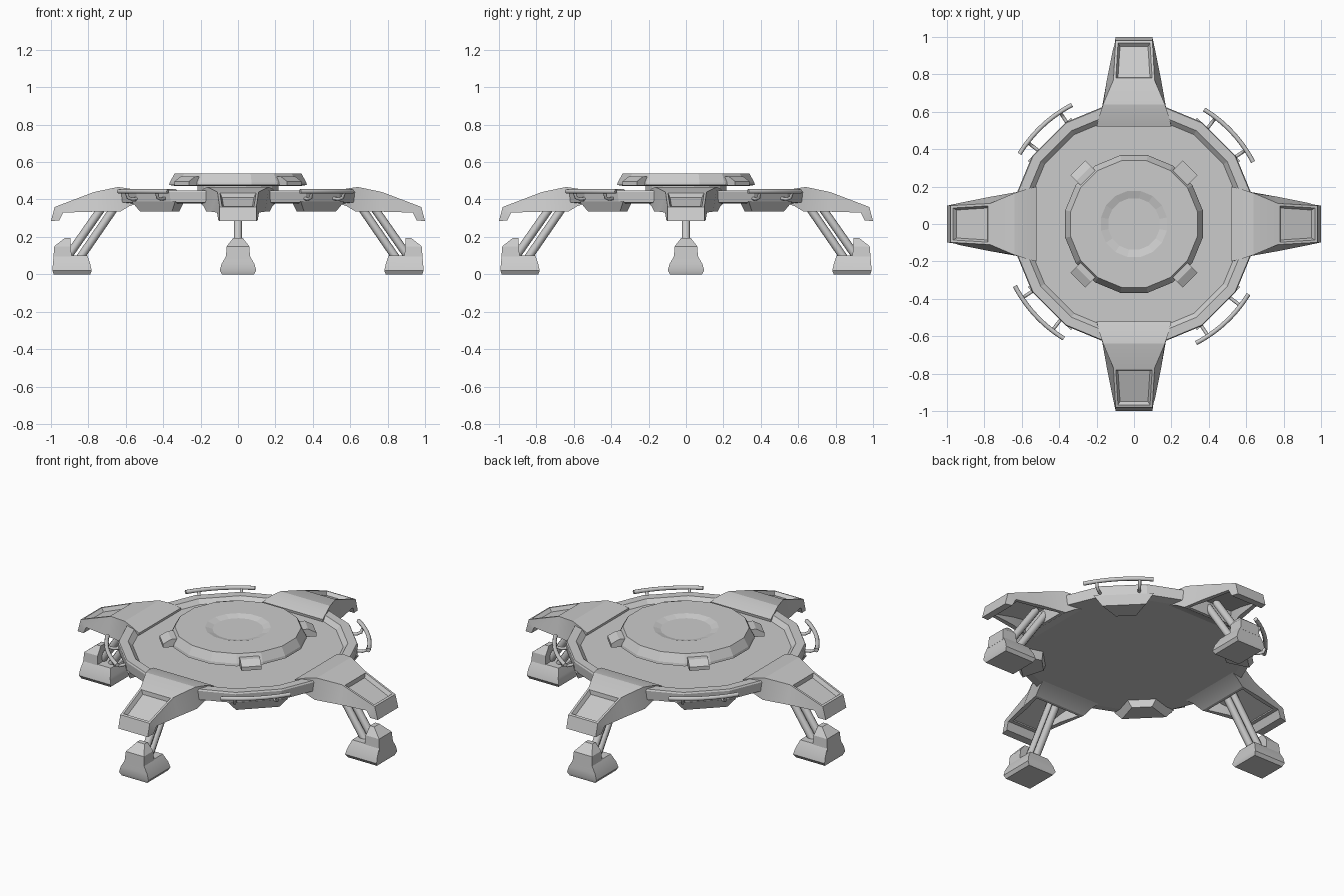
import bpy, bmesh, math
from mathutils import Matrix

if "Cube" in bpy.data.objects:
    bpy.data.objects.remove(bpy.data.objects["Cube"])


def finish(name, bm, turn=0, smooth=0):
    bm.transform(Matrix.Rotation(turn, 4, 'Z'))
    bmesh.ops.recalc_face_normals(bm, faces=bm.faces)
    me = bpy.data.meshes.new(name)
    bm.to_mesh(me)
    bm.free()
    ob = bpy.data.objects.new(name, me)
    bpy.context.collection.objects.link(ob)
    if smooth:
        bpy.ops.object.select_all(action='DESELECT')
        ob.select_set(True)
        bpy.context.view_layer.objects.active = ob
        bpy.ops.object.shade_smooth_by_angle(angle=math.radians(smooth))


def loft(bm, loops):
    """Skin equal-length closed loops and cap both ends; returns rows of side faces."""
    rings = [[bm.verts.new(p) for p in lp] for lp in loops]
    rows = []
    for a, b in zip(rings, rings[1:]):
        n = len(a)
        rows.append([bm.faces.new((a[i], a[(i + 1) % n], b[(i + 1) % n], b[i])) for i in range(n)])
    bm.faces.new(rings[0])
    bm.faces.new(rings[-1])
    return rows


def lathe(name, profile, n=16):
    bm = bmesh.new()
    ang = [2 * math.pi * (i + 0.5) / n for i in range(n)]
    loft(bm, [[(r * math.cos(a), r * math.sin(a), z) for a in ang] for r, z in profile])
    finish(name, bm)


def block(name, levels, turn, smooth=0):
    """Stack of trapezoids (inner x, inner half width, outer x, outer half width, z)."""
    bm = bmesh.new()
    loft(bm, [[(a, -v, z), (b, -w, z), (b, w, z), (a, v, z)] for a, v, b, w, z in levels])
    finish(name, bm, turn, smooth)


def tube(name, pts, radius, turn):
    cu = bpy.data.curves.new(name, 'CURVE')
    cu.dimensions = '3D'
    cu.bevel_depth = radius
    cu.bevel_resolution = 2
    cu.use_fill_caps = True
    sp = cu.splines.new('POLY')
    sp.points.add(len(pts) - 1)
    for p, co in zip(sp.points, pts):
        p.co = (*co, 1)
    ob = bpy.data.objects.new(name, cu)
    ob.rotation_euler.z = turn
    bpy.context.collection.objects.link(ob)


def arm(name, turn):
    # stations: top radius, half width, z, then bottom radius, half width, z
    st = [(.52, .20, .44, .53, .20, .38), (.58, .185, .458, .58, .185, .365),
          (.64, .165, .467, .63, .17, .335), (.77, .11, .44, .77, .145, .335),
          (.98, .098, .36, .935, .112, .33), (1.0, .098, .285, .955, .105, .288)]
    bm = bmesh.new()
    rows = loft(bm, [[(a, -w, z), (a, w, z), (b, v, y), (b, -v, y)] for a, w, z, b, v, y in st])
    bmesh.ops.recalc_face_normals(bm, faces=bm.faces)
    # sunken window with sloped sides in the outer top panel
    window = rows[3][0]
    bmesh.ops.inset_region(bm, faces=[window], thickness=.018)
    bmesh.ops.inset_region(bm, faces=[window], thickness=.016, depth=-.022)
    # hollow underside
    under = [rows[2][2], rows[3][2]]
    bmesh.ops.inset_region(bm, faces=under, thickness=.028)
    bmesh.ops.inset_region(bm, faces=under, thickness=.001)
    for v in {v for f in under for v in f.verts}:
        v.co.z = .422 - (v.co.x - .64) * .31
    finish(name, bm, turn, 20)


# deck: flat underside, raised rim, recessed floor
lathe("deck", [(.60, .378), (.65, .385), (.655, .44), (.65, .449), (.60, .449), (.575, .425)])

# central platform with shallow dish
lathe("platform_neck", [(.22, .42), (.22, .485)])
lathe("platform", [(.34, .472), (.375, .478), (.372, .492), (.345, .54), (.18, .54), (.14, .528)])

for k in range(4):
    q = k * math.pi / 2
    d = q + math.pi / 4

    # legs: arm, twin struts, foot
    arm(f"leg_arm_{k}", q)
    tube(f"inner_strut_{k}", [(.63, 0, .40), (.85, 0, .08)], .022, q)
    tube(f"outer_strut_{k}", [(.70, 0, .395), (.92, 0, .08)], .022, q)
    block(f"foot_pad_{k}", [(.79, .085, .985, .085, 0), (.782, .098, .992, .098, .02),
                            (.79, .088, .99, .088, .055), (.805, .062, .985, .062, .10)], q, 35)
    block(f"foot_ankle_{k}", [(.89, .066, .988, .066, .08), (.893, .06, .982, .06, .15),
                              (.897, .025, .925, .025, .195)], q)

    # diagonal lug under the rim and small block on the platform
    block(f"rim_lug_{k}", [(.50, .056, .62, .12, .335), (.49, .083, .64, .165, .39)], d)
    block(f"platform_block_{k}", [(.32, .055, .425, .055, .475), (.32, .055, .425, .055, .497),
                                  (.32, .055, .38, .055, .522)], d)

    # handrail and its two brackets
    r = q + math.radians(43)
    arc = [math.radians(-15.5 + 31 * i / 10) for i in range(11)]
    tube(f"handrail_{k}", [(.718 * math.cos(a), .718 * math.sin(a), .443) for a in arc], .012, r)
    for s in (-9.5, 9.5):
        tube(f"rail_bracket_{k}", [(.60, 0, .41), (.68, 0, .402), (.705, 0, .41), (.716, 0, .44)],
             .009, r + math.radians(s))
